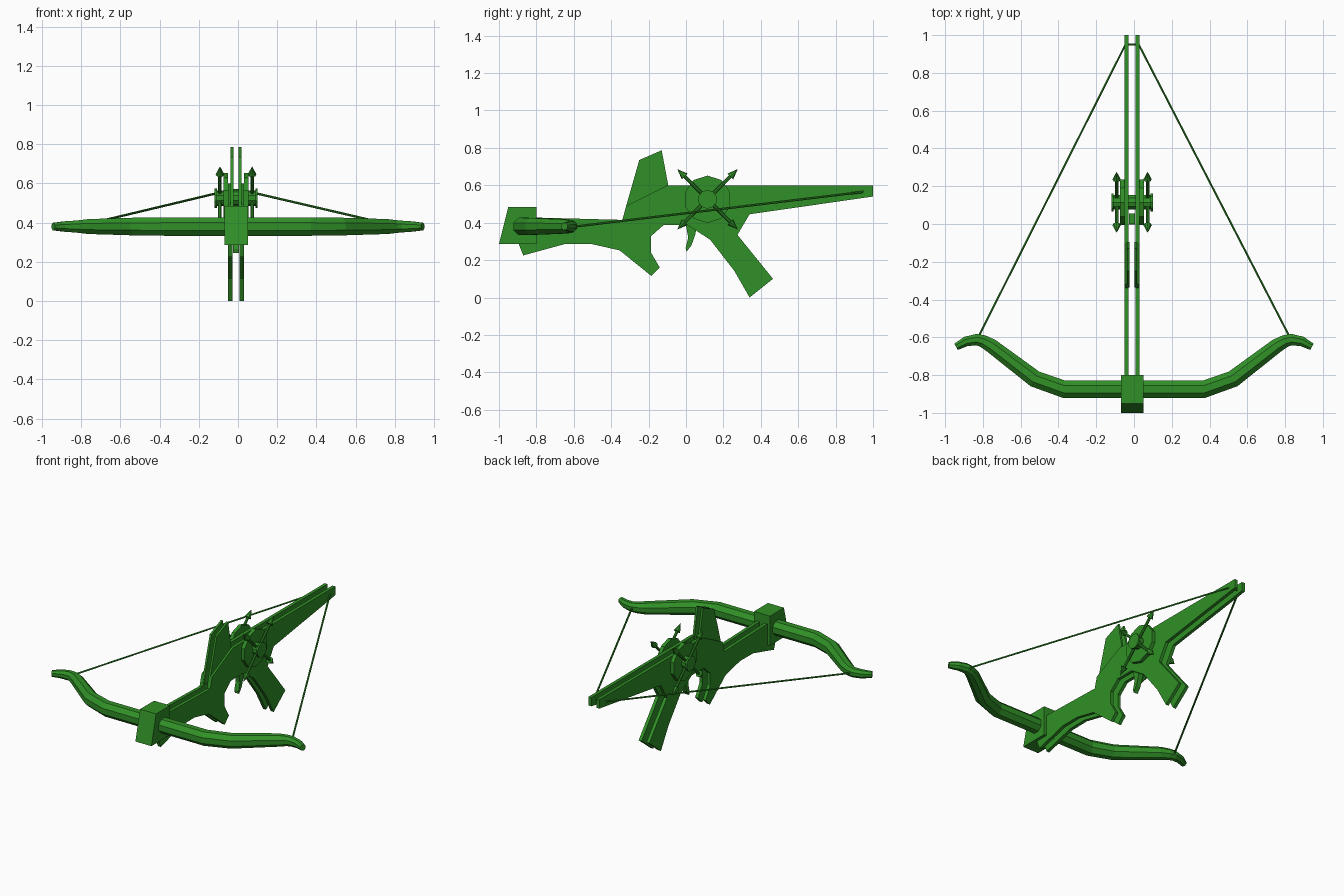
import bpy, bmesh, math
from mathutils import Vector, Matrix

if "Cube" in bpy.data.objects:
    bpy.data.objects.remove(bpy.data.objects["Cube"])

CX = -0.01                      # centre plane of the stock
HUB = Vector((CX, 0.115, 0.525))  # centre of the drum

green = bpy.data.materials.new("green")
green.diffuse_color = (0.03, 0.28, 0.02, 1)
green.use_nodes = True
green.node_tree.nodes["Principled BSDF"].inputs["Base Color"].default_value = green.diffuse_color


def finish(name, bm):
    bmesh.ops.recalc_face_normals(bm, faces=bm.faces)
    me = bpy.data.meshes.new(name)
    bm.to_mesh(me)
    bm.free()
    me.materials.append(green)
    ob = bpy.data.objects.new(name, me)
    bpy.context.collection.objects.link(ob)
    return ob


def slab(name, profile, x0, x1):
    """Extrude a (y, z) profile from x0 to x1."""
    bm = bmesh.new()
    face = bm.faces.new([bm.verts.new((x0, y, z)) for y, z in profile])
    ext = bmesh.ops.extrude_face_region(bm, geom=[face])
    vs = [v for v in ext["geom"] if isinstance(v, bmesh.types.BMVert)]
    bmesh.ops.translate(bm, verts=vs, vec=(x1 - x0, 0, 0))
    return finish(name, bm)


def add_rod(bm, a, b, r0, r1, sides):
    """Cylinder or cone between two points."""
    a, b = Vector(a), Vector(b)
    d = b - a
    rot = d.to_track_quat('Z', 'Y').to_matrix().to_4x4()
    bmesh.ops.create_cone(bm, cap_ends=True, segments=sides, radius1=r0, radius2=r1,
                          depth=d.length, matrix=Matrix.Translation((a + b) / 2) @ rot)


def add_disc(bm, x0, x1, r, sides=10):
    """Round plate on the drum axis with a corner pointing up."""
    rings = []
    for x in (x0, x1):
        rings.append([bm.verts.new((x, HUB.y + r * math.sin(2 * math.pi * i / sides),
                                    HUB.z + r * math.cos(2 * math.pi * i / sides)))
                      for i in range(sides)])
    for ring in rings:
        bm.faces.new(ring)
    for i in range(sides):
        j = (i + 1) % sides
        bm.faces.new((rings[0][i], rings[0][j], rings[1][j], rings[1][i]))


# Twin stock plates and rear sight fins
stock = [(1, 0.6), (1, 0.54), (0.34, 0.445), (0.275, 0.335), (0.465, 0.1), (0.34, 0.0),
         (0.26, 0.14), (0.13, 0.308), (0.01, 0.387), (-0.12, 0.387), (-0.187, 0.328),
         (-0.187, 0.24), (-0.14, 0.16), (-0.185, 0.115), (-0.355, 0.252), (-0.51, 0.287),
         (-0.65, 0.285), (-0.87, 0.225), (-0.9, 0.3), (-0.9, 0.43), (-0.34, 0.415),
         (-0.32, 0.49), (-0.1, 0.6)]
fin = [(-0.335, 0.42), (-0.32, 0.49), (-0.25, 0.735), (-0.13, 0.787), (-0.095, 0.6), (-0.11, 0.45)]
for side, s in (("left", -1), ("right", 1)):
    slab("stock_plate_" + side, stock, CX + s * 0.018, CX + s * 0.04)
    slab("sight_fin_" + side, fin, CX + s * 0.013, CX + s * 0.027)

# Trigger between the plates
slab("trigger", [(0.0, 0.44), (0.055, 0.44), (0.052, 0.345), (0.03, 0.28), (0.003, 0.245),
                 (-0.002, 0.265), (0.012, 0.32), (0.0, 0.385)], CX - 0.016, CX + 0.016)

# Front block holding the bow
slab("front_block", [(-1, 0.285), (-0.95, 0.485), (-0.8, 0.485), (-0.8, 0.285)], CX - 0.06, CX + 0.06)

# Bow: octagonal section swept along a curved path (x, y, radius to flats)
half = [(0.37, -0.875, 0.047), (0.525, -0.82, 0.045), (0.755, -0.645, 0.038),
        (0.80, -0.62, 0.033), (0.835, -0.612, 0.03), (0.89, -0.622, 0.026), (0.942, -0.65, 0.019)]
path = [(-x, y, r) for x, y, r in reversed(half)] + half
bm = bmesh.new()
rings = []
for i, (x, y, r) in enumerate(path):
    p, q = path[max(i - 1, 0)], path[min(i + 1, len(path) - 1)]
    t = Vector((q[0] - p[0], q[1] - p[1], 0)).normalized()
    n = Vector((-t.y, t.x, 0))
    ring = []
    for k in range(8):
        a = math.pi / 4 * (k + 0.5)
        R = r / math.cos(math.pi / 8)
        ring.append(bm.verts.new(Vector((x, y, 0.38)) + n * R * math.cos(a)
                                 + Vector((0, 0, R * math.sin(a)))))
    rings.append(ring)
for A, B in zip(rings, rings[1:]):
    for k in range(8):
        j = (k + 1) % 8
        bm.faces.new((A[k], A[j], B[j], B[k]))
bm.faces.new(rings[0])
bm.faces.new(rings[-1])
finish("bow", bm)

# Bowstring drawn back to the end of the stock
bm = bmesh.new()
pts = [(-0.82, -0.59, 0.38), (CX - 0.035, 0.95, 0.565), (CX + 0.035, 0.95, 0.565), (0.82, -0.59, 0.38)]
for a, b in zip(pts, pts[1:]):
    add_rod(bm, a, b, 0.006, 0.006, 6)
finish("bowstring", bm)

# Drum discs, axle and end caps
bm = bmesh.new()
add_disc(bm, CX - 0.1, CX + 0.1, 0.04)
for s in (-1, 1):
    add_disc(bm, CX + s * 0.04, CX + s * 0.064, 0.127)
    add_disc(bm, CX + s * 0.098, CX + s * 0.11, 0.05)
finish("drum", bm)

# Four arrow-shaped crank spokes on each side
for side, s in (("left", -1), ("right", 1)):
    bm = bmesh.new()
    for k in range(4):
        a = math.pi / 4 + k * math.pi / 2
        d = Vector((0, math.cos(a), math.sin(a)))
        c = HUB + Vector((s * 0.082, 0, 0))
        add_rod(bm, c + d * 0.02, c + d * 0.18, 0.009, 0.009, 8)
        add_rod(bm, c + d * 0.172, c + d * 0.229, 0.022, 0.0, 8)
    finish("crank_spokes_" + side, bm)
